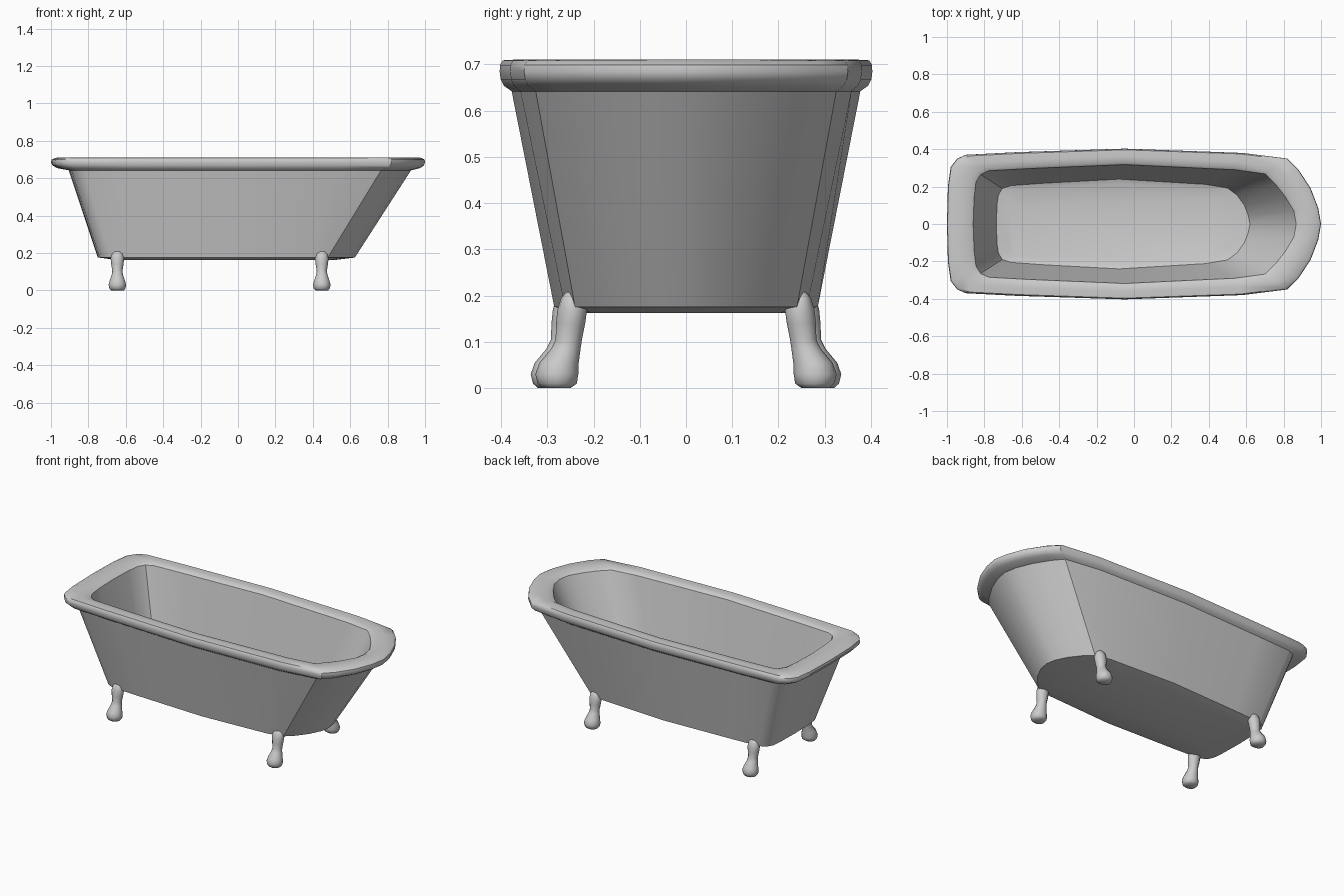
import bpy, bmesh, math

if "Cube" in bpy.data.objects:
    bpy.data.objects.remove(bpy.data.objects["Cube"])

# Half outlines (x, y), from the flat end round to the rounded end
RIM = [(-1, 0), (-.995, .2), (-.98, .305), (-.945, .35), (-.9, .37), (-.63, .384), (-.05, .403),
       (.58, .38), (.82, .35), (.88, .29), (.945, .19), (.985, .085), (1, 0)]
WALL = [(-.905, 0), (-.9, .19), (-.89, .285), (-.865, .325), (-.82, .345), (-.6, .356), (-.05, .377),
        (.54, .358), (.765, .325), (.815, .265), (.87, .175), (.91, .08), (.925, 0)]
BASE = [(-.75, 0), (-.747, .14), (-.74, .205), (-.72, .24), (-.68, .258), (-.5, .268), (-.05, .285),
        (.38, .262), (.48, .24), (.53, .195), (.58, .13), (.615, .06), (.625, 0)]
OPENING = [(-.86, 0), (-.855, .14), (-.845, .225), (-.82, .265), (-.775, .285), (-.55, .297), (-.05, .318),
           (.54, .29), (.7, .268), (.755, .215), (.81, .145), (.855, .07), (.867, 0)]
FLOOR = [(-.735, 0), (-.733, .1), (-.725, .155), (-.705, .19), (-.66, .205), (-.5, .217), (-.08, .24),
         (.38, .212), (.5, .192), (.55, .155), (.59, .1), (.61, .05), (.62, 0)]


def ring(outline, z):
    mirrored = [(x, -y) for x, y in outline[-2:0:-1]]
    return [(x, y, z) for x, y in outline + mirrored]


def mix(a, b, t):
    return [(p[0] + (q[0] - p[0]) * t, p[1] + (q[1] - p[1]) * t) for p, q in zip(a, b)]


def inset(outline, d):
    return [(x * (1 - d) - .06 * d, y * (1 - d)) for x, y in outline]


def loft(name, rings, angle):
    bm = bmesh.new()
    loops = [[bm.verts.new(c) for c in r] for r in rings]
    for a, b in zip(loops, loops[1:]):
        n = len(a)
        for i in range(n):
            bm.faces.new((a[i], a[(i + 1) % n], b[(i + 1) % n], b[i]))
    bm.faces.new(loops[0])
    bm.faces.new(loops[-1])
    bmesh.ops.recalc_face_normals(bm, faces=bm.faces)
    mesh = bpy.data.meshes.new(name)
    bm.to_mesh(mesh)
    bm.free()
    ob = bpy.data.objects.new(name, mesh)
    bpy.context.collection.objects.link(ob)
    bpy.ops.object.select_all(action='DESELECT')
    ob.select_set(True)
    bpy.context.view_layer.objects.active = ob
    bpy.ops.object.shade_smooth_by_angle(angle=math.radians(angle))
    return ob


# Tub shell: underside, outer wall, rolled rim, inner wall, floor
loft("tub", [
    ring(inset(BASE, .16), .162), ring(BASE, .176), ring(WALL, .642),
    ring(mix(WALL, RIM, .65), .654), ring(mix(WALL, RIM, .92), .668),
    ring(RIM, .684), ring(mix(WALL, RIM, .97), .699), ring(mix(WALL, RIM, .75), .709),
    ring(mix(OPENING, RIM, .5), .711), ring(mix(OPENING, RIM, .15), .708),
    ring(OPENING, .698), ring(FLOOR, .23), ring(inset(FLOOR, .1), .22)], 35)

# Leg sections: z, half width in x, inner y, outer y
LEG = [(0, .034, .26, .32), (.01, .043, .246, .331), (.03, .047, .243, .336), (.055, .04, .242, .327),
       (.085, .03, .238, .302), (.105, .027, .235, .292), (.14, .033, .228, .291),
       (.17, .036, .224, .288), (.195, .03, .236, .28), (.208, .016, .247, .27)]

# Four feet
for place, x0, dy in (("flat_end", -.645, 0), ("round_end", .448, -.01)):
    for side, s in (("front", -1), ("back", 1)):
        rings = []
        for z, w, yi, yo in LEG:
            rings.append([(x0 + w * math.cos(k * math.pi / 6),
                           s * ((yi + yo) / 2 + dy + (yo - yi) / 2 * math.sin(k * math.pi / 6)), z)
                          for k in range(12)])
        loft(f"{side}_leg_{place}", rings, 50)
